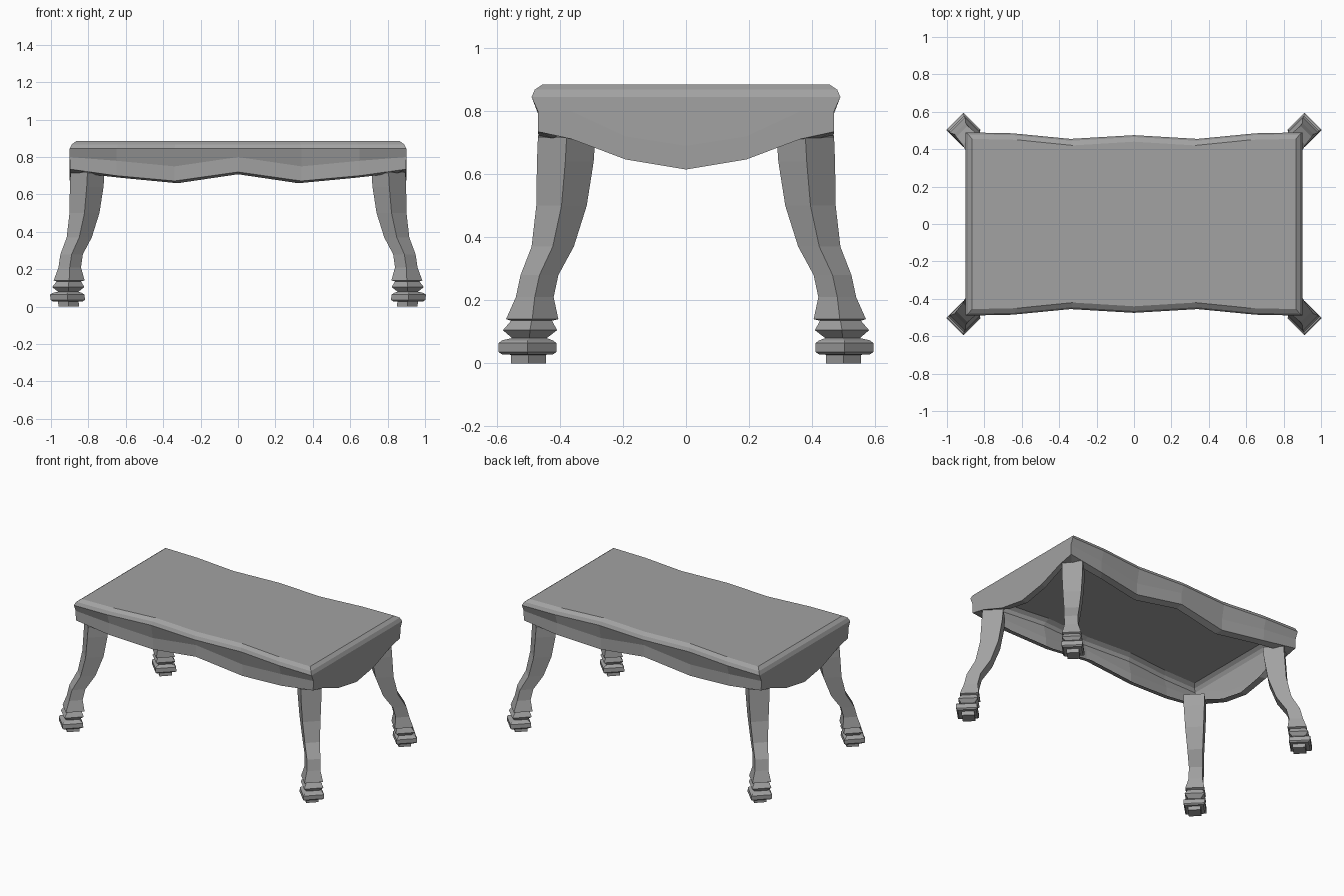
import bpy
import bmesh

cube = bpy.data.objects.get("Cube")
if cube:
    bpy.data.objects.remove(cube, do_unlink=True)

grey = bpy.data.materials.new("plain grey")
grey.use_nodes = True
colour = (0.36, 0.36, 0.36, 1)
grey.diffuse_color = colour
grey.node_tree.nodes["Principled BSDF"].inputs["Base Color"].default_value = colour


def loft(name, rings, close_end=True):
    """Skin a stack of closed rings, cap the start and optionally the end."""
    bm = bmesh.new()
    loops = [[bm.verts.new(point) for point in ring] for ring in rings]
    for low, high in zip(loops, loops[1:]):
        count = len(low)
        for i in range(count):
            j = (i + 1) % count
            bm.faces.new((low[i], low[j], high[j], high[i]))
    bm.faces.new(loops[0])
    if close_end:
        bm.faces.new(loops[-1])
    bmesh.ops.recalc_face_normals(bm, faces=bm.faces)
    mesh = bpy.data.meshes.new(name)
    bm.to_mesh(mesh)
    bm.free()
    mesh.materials.append(grey)
    obj = bpy.data.objects.new(name, mesh)
    bpy.context.collection.objects.link(obj)


# Half outlines: position along the side, inset, ridge height, lower edge height
long_side = [(0.9, 0, 0.80, 0.735), (0.65, 0.005, 0.78, 0.70),
             (0.34, 0.035, 0.75, 0.672), (0, 0.015, 0.80, 0.72)]
short_side = [(0.38, 0, 0.80, 0.712), (0.2, 0, 0.72, 0.647), (0, 0, 0.69, 0.615)]


def mirrored(half):
    return half + [(-p, *rest) for p, *rest in reversed(half[:-1])]


# Outline entries: x, y, ridge height, lower edge height, ledge drop
outline = []
for side in (1, -1):
    for i, (p, inset, ridge, low) in enumerate(mirrored(long_side)):
        drop = 0.02 if i in (0, 6) else 0.012
        outline.append((p * side, (0.49 - inset) * side, ridge, low, drop))
    for p, inset, ridge, low in mirrored(short_side):
        outline.append((-0.9 * side, p * side, ridge, low, 0))


def ring(x_inset, y_inset, height):
    """Shrink the outline, keeping the wavy long sides parallel."""
    points = []
    for x, y, ridge, low, drop in outline:
        px = x * (0.9 - x_inset) / 0.9
        if abs(x) == 0.9 and abs(y) < 0.49:
            py = y * (0.49 - y_inset) / 0.49
        else:
            py = y - y_inset if y > 0 else y + y_inset
        points.append((px, py, height(ridge, low, drop)))
    return points


# Open shell: top with rounded lip, scalloped apron and turned-in lower edge
loft("tabletop_and_apron", [
    ring(0.035, 0.035, lambda r, l, d: 0.885),
    ring(0.012, 0.01, lambda r, l, d: 0.868),
    ring(0, 0, lambda r, l, d: 0.845),
    ring(0, 0.02, lambda r, l, d: r),
    ring(0.002, 0.02, lambda r, l, d: l),
    ring(0.045, 0.065, lambda r, l, d: l - d),
], close_end=False)

# Leg sections: height, distance out, half diagonal
leg_sections = [
    (0.78, 0.44, 0.02), (0.715, 0.379, 0.091), (0.64, 0.383, 0.09), (0.5, 0.395, 0.08),
    (0.37, 0.423, 0.067), (0.28, 0.465, 0.06), (0.21, 0.48, 0.06), (0.14, 0.488, 0.083),
    (0.135, 0.49, 0.065), (0.105, 0.495, 0.086), (0.08, 0.497, 0.055),
    (0.073, 0.503, 0.08), (0.064, 0.503, 0.092), (0.036, 0.503, 0.092),
    (0.028, 0.503, 0.08), (0.027, 0.5, 0.055), (0, 0.5, 0.055),
]

# Four curved diagonal legs with turned feet
for end, sx in (("left", 1), ("right", -1)):
    for face, sy in (("front", -1), ("back", 1)):
        rings = []
        for z, out, h in leg_sections:
            cx, cy = sx * (out + 0.405 + 0.07 * min(z, 0.3)), sy * out
            rings.append([(cx + h, cy, z), (cx, cy + h, z), (cx - h, cy, z), (cx, cy - h, z)])
        loft(f"{face}_{end}_leg", rings)
